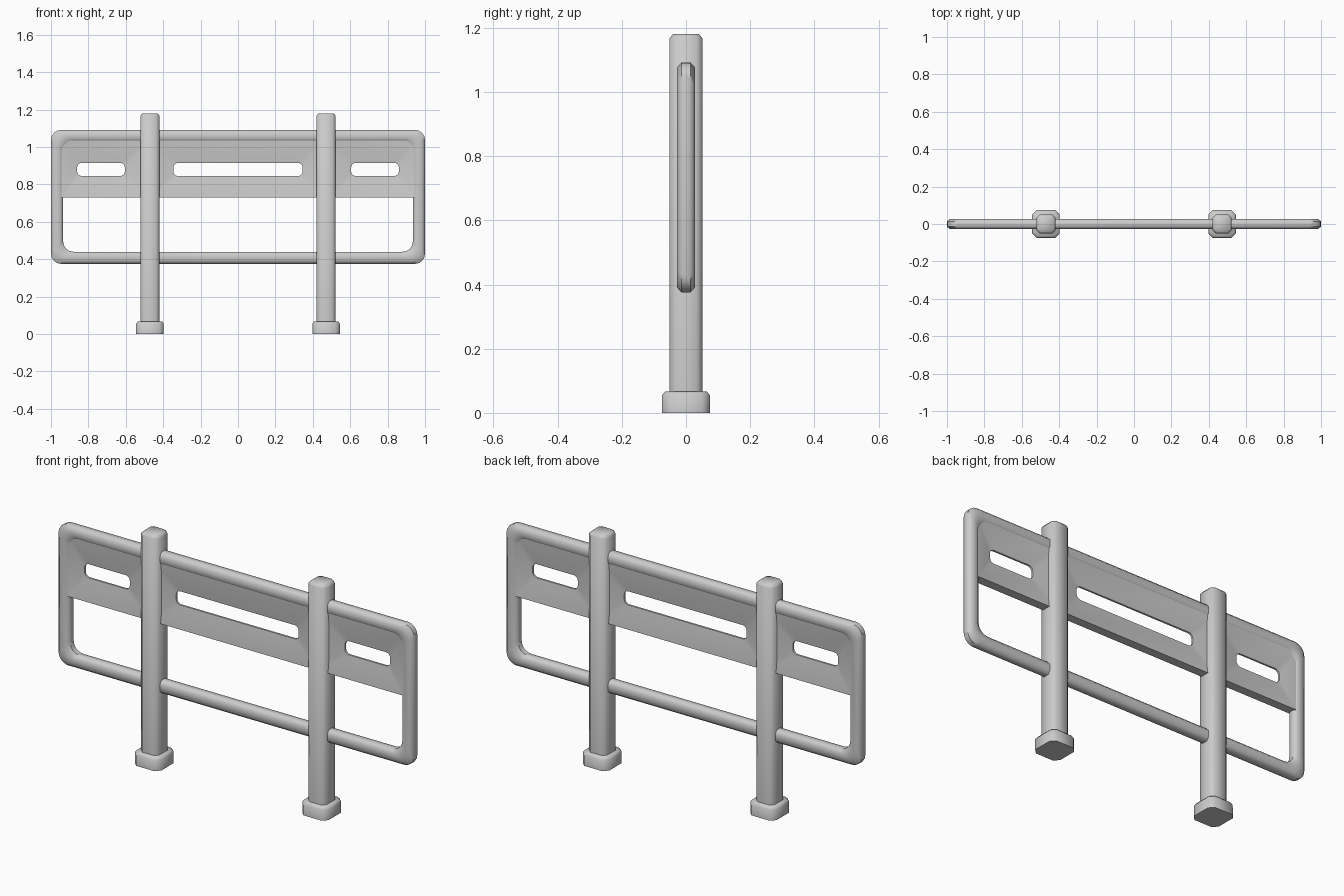
import bpy, bmesh, math

if "Cube" in bpy.data.objects:
    bpy.data.objects.remove(bpy.data.objects["Cube"])


def loft(name, rings, closed=False, angle=50):
    """Skin equal-length rings of points; closed joins last to first, else ends are capped."""
    bm = bmesh.new()
    vr = [[bm.verts.new(p) for p in r] for r in rings]
    n = len(vr[0])
    pairs = list(zip(vr, vr[1:])) + ([(vr[-1], vr[0])] if closed else [])
    for a, b in pairs:
        for i in range(n):
            j = (i + 1) % n
            bm.faces.new((a[i], a[j], b[j], b[i]))
    if not closed:
        bm.faces.new(vr[0])
        bm.faces.new(vr[-1])
    bmesh.ops.remove_doubles(bm, verts=bm.verts, dist=1e-5)
    bmesh.ops.recalc_face_normals(bm, faces=bm.faces)
    me = bpy.data.meshes.new(name)
    bm.to_mesh(me)
    bm.free()
    ob = bpy.data.objects.new(name, me)
    bpy.context.collection.objects.link(ob)
    bpy.ops.object.select_all(action='DESELECT')
    bpy.context.view_layer.objects.active = ob
    ob.select_set(True)
    bpy.ops.object.shade_smooth_by_angle(angle=math.radians(angle))
    return ob


def round_rect(x0, x1, z0, z1, r, y, seg=4):
    """Rounded rectangle in the xz plane at depth y."""
    pts = []
    corners = ((x1 - r, z1 - r), (x0 + r, z1 - r), (x0 + r, z0 + r), (x1 - r, z0 + r))
    for k, (cx, cz) in enumerate(corners):
        for i in range(seg + 1):
            a = math.pi / 2 * (k + i / seg)
            pts.append((cx + r * math.cos(a), y, cz + r * math.sin(a)))
    return pts


def octagon(cx, h, c, z):
    """Square with chamfered corners in the xy plane."""
    pts = ((h, c - h), (h, h - c), (h - c, h), (c - h, h),
           (-h, h - c), (-h, c - h), (c - h, -h), (h - c, -h))
    return [(cx + x, y, z) for x, y in pts]


# Rounded tube frame: cross-section (inset from outside, depth) swept round a loop
w, d, cw, cd = 0.065, 0.028, 0.016, 0.014
section = ((cw, -d), (w - cw, -d), (w, cd - d), (w, d - cd),
           (w - cw, d), (cw, d), (0, d - cd), (0, cd - d))
loft("tube_frame", [round_rect(i - 1, 1 - i, 0.375 + i, 1.092 - i, 0.055, y)
                    for i, y in section], closed=True)

# Panels thinning towards a slot in each bay
bays = (("left", -0.95, -0.471, -0.86, -0.605),
        ("middle", -0.471, 0.471, -0.345, 0.345),
        ("right", 0.471, 0.95, 0.605, 0.86))
for side, x0, x1, s0, s1 in bays:
    t, s = 0.023, 0.005
    rings = [round_rect(x0, x1, 0.73, 1.045, 0, -t),
             round_rect(s0, s1, 0.845, 0.915, 0.024, -s),
             round_rect(s0, s1, 0.845, 0.915, 0.024, s),
             round_rect(x0, x1, 0.73, 1.045, 0, t)]
    loft(side + "_slotted_panel", rings, closed=True, angle=35)

# Posts and their feet
for side, x in (("left", -0.471), ("right", 0.471)):
    loft(side + "_post", [octagon(x, 0.051, 0.018, 0.03),
                          octagon(x, 0.051, 0.018, 1.167),
                          octagon(x, 0.041, 0.014, 1.18)])
    loft(side + "_post_foot", [octagon(x, 0.074, 0.024, 0),
                               octagon(x, 0.074, 0.024, 0.055),
                               octagon(x, 0.066, 0.022, 0.066)])
